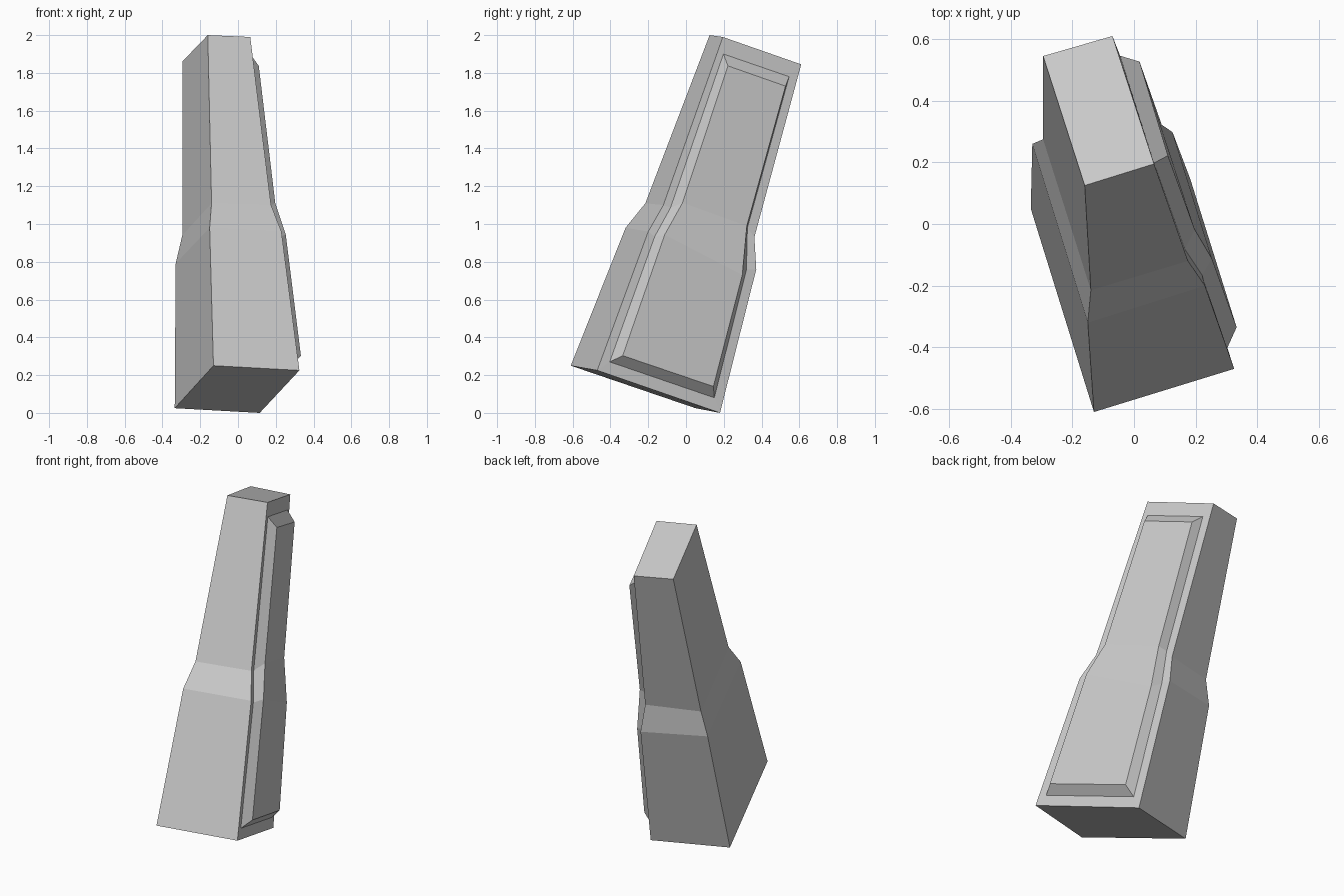
import bpy, bmesh

if "Cube" in bpy.data.objects:
    bpy.data.objects.remove(bpy.data.objects["Cube"])

# Four corner edges of the leaning block, listed bottom to top
edge_a = [(-.13, -.61, .25), (-.15, -.32, .98), (-.14, -.215, 1.11), (-.16, .125, 2.0)]
edge_b = [(.325, -.47, .225), (.23, -.2, .96), (.175, -.12, 1.10), (.065, .195, 1.99)]
edge_c = [(.115, .18, 0), (.05, .372, .76), (.025, .362, .93), (-.07, .61, 1.845)]
edge_d = [(-.335, .05, .025), (-.33, .26, .79), (-.295, .275, .94), (-.295, .545, 1.86)]

# Raised panel on the right side: base outline and top outline, left then right edges
base_l = [(.302, -.404, .27), (.221, -.166, .933), (.165, -.082, 1.086), (.065, .198, 1.90)]
base_r = [(.128, .15, .08), (.066, .32, .758), (.034, .325, .98), (-.045, .546, 1.78)]
top_l = [(.333, -.335, .303), (.253, -.113, .943), (.197, -.018, 1.113), (.11, .222, 1.837)]
top_r = [(.183, .145, .14), (.125, .298, .73), (.09, .322, .99), (.018, .527, 1.73)]

bm = bmesh.new()
A, B, C, D, BL, BR, TL, TR = [[bm.verts.new(p) for p in e] for e in
    (edge_a, edge_b, edge_c, edge_d, base_l, base_r, top_l, top_r)]


def strip(p, q):
    for i in range(len(p) - 1):
        bm.faces.new((p[i], q[i], q[i + 1], p[i + 1]))


def bridge(p, q):
    strip(p + p[:1], q + q[:1])


# Front, back and left sides, then the end caps
for p, q in ((A, B), (C, D), (D, A)):
    strip(p, q)
bm.faces.new((A[0], B[0], C[0], D[0]))
bm.faces.new((A[3], B[3], C[3], D[3]))

# Right side: border, bevelled slope and raised face
rings = [l + r[::-1] for l, r in ((B, C), (BL, BR), (TL, TR))]
bridge(rings[0], rings[1])
bridge(rings[1], rings[2])
strip(TL, TR)

bmesh.ops.recalc_face_normals(bm, faces=bm.faces[:])
mesh = bpy.data.meshes.new("panelled_block")
bm.to_mesh(mesh)
bm.free()
obj = bpy.data.objects.new("panelled_block", mesh)
bpy.context.collection.objects.link(obj)
